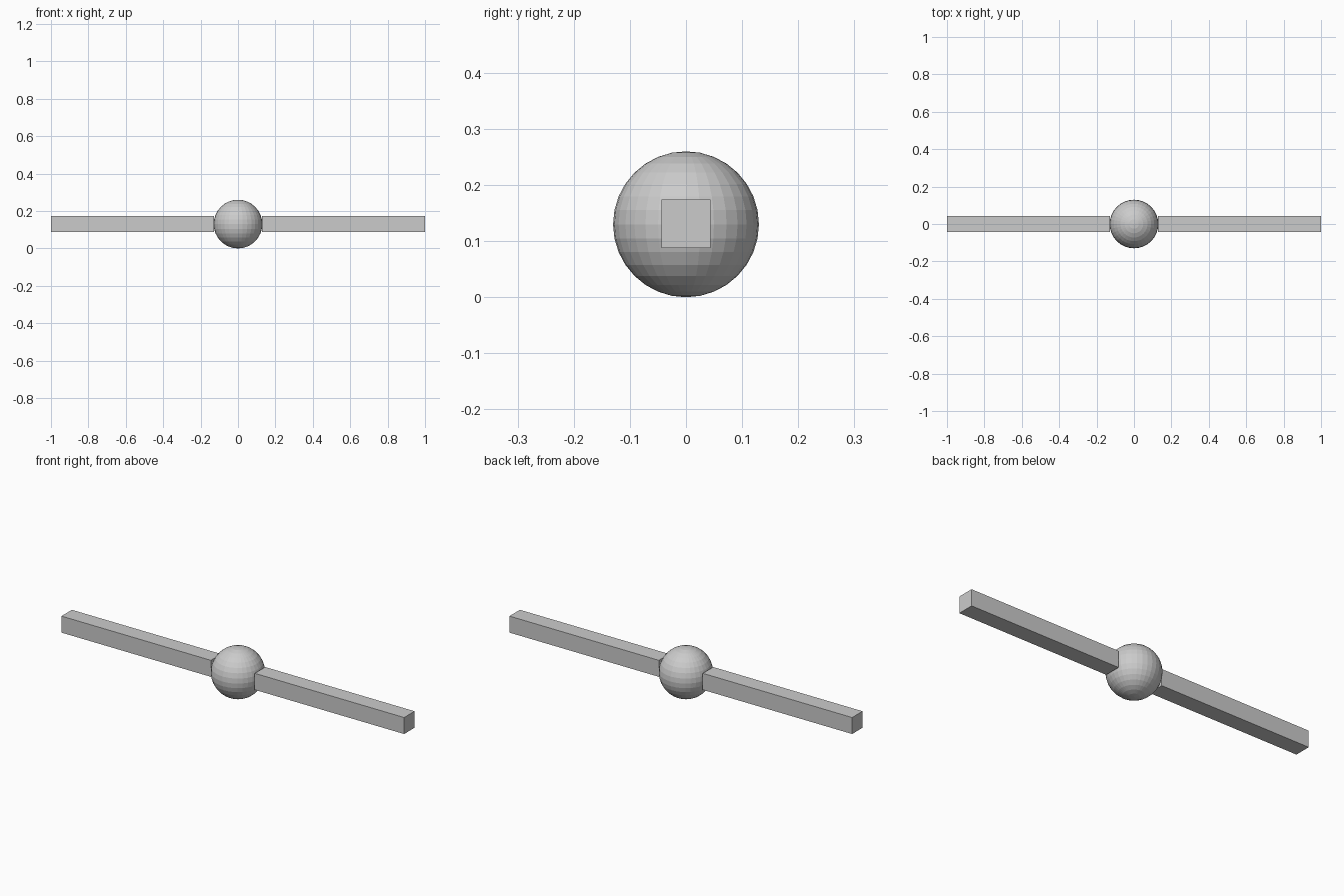
import bpy

if "Cube" in bpy.data.objects:
    bpy.data.objects.remove(bpy.data.objects["Cube"])

R = 0.13        # ball radius
W = 0.087       # bar thickness
INNER = 0.128   # where each bar meets the ball

grey = bpy.data.materials.new("light grey")
grey.diffuse_color = (0.6, 0.6, 0.6, 1)
grey.use_nodes = True
grey.node_tree.nodes["Principled BSDF"].inputs["Base Color"].default_value = grey.diffuse_color

# Faceted central ball
bpy.ops.mesh.primitive_uv_sphere_add(segments=32, ring_count=16, radius=R, location=(0, 0, R))
ball = bpy.context.object
ball.name = "centre_ball"
ball.data.materials.append(grey)

# Square bars on either side, butted against the ball
for name, side in (("left_bar", -1), ("right_bar", 1)):
    bpy.ops.mesh.primitive_cube_add(size=1, location=(side * (1 + INNER) / 2, 0, R + 0.001))
    bar = bpy.context.object
    bar.name = name
    bar.scale = (1 - INNER, W, W)
    bpy.ops.object.transform_apply(location=False, rotation=False, scale=True)
    bar.data.materials.append(grey)
